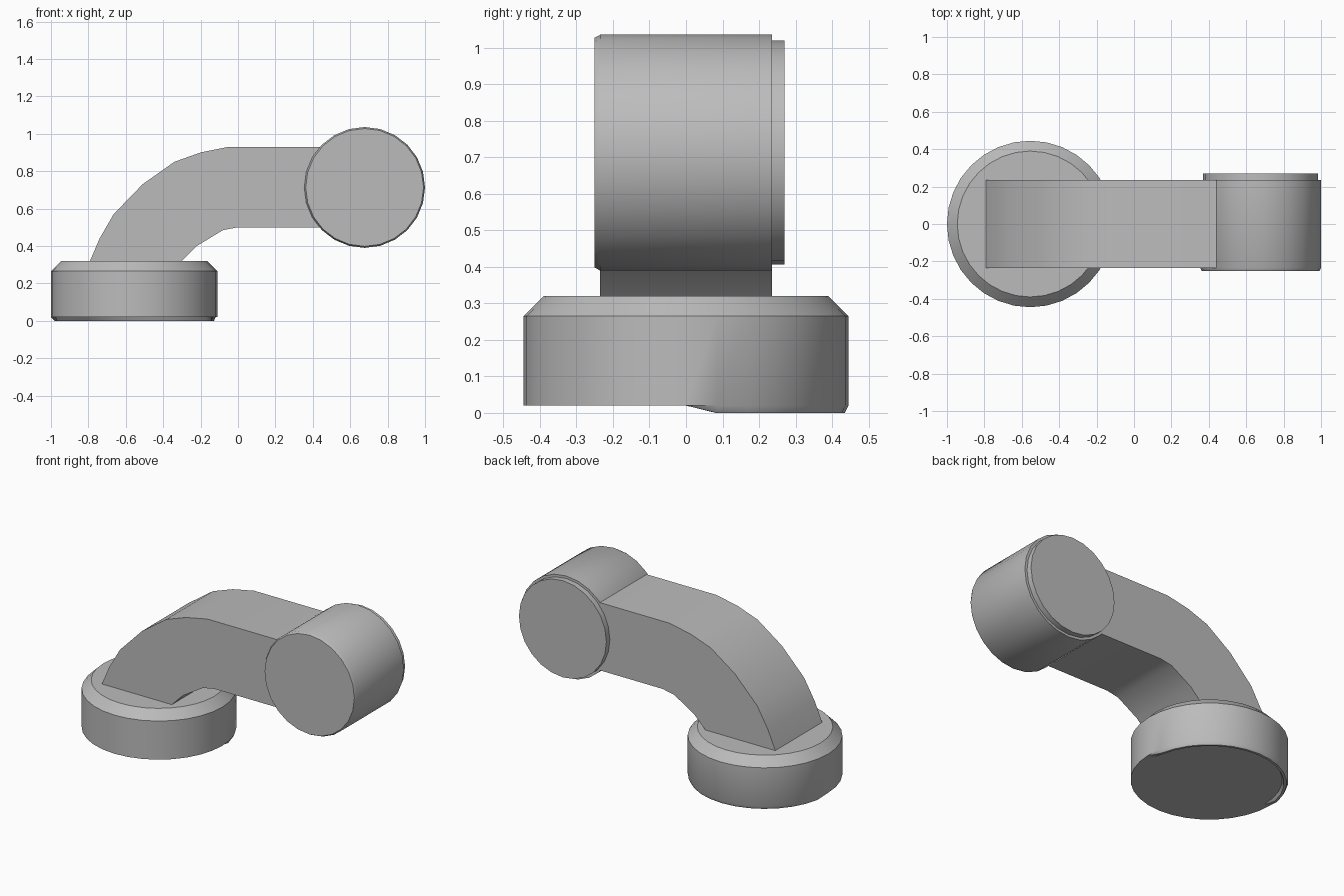
import bpy, bmesh, math
from mathutils import Matrix, Vector

cube = bpy.data.objects.get("Cube")
if cube:
    bpy.data.objects.remove(cube, do_unlink=True)

grey = bpy.data.materials.new("plain_grey")
grey.use_nodes = True
colour = (0.5, 0.5, 0.5, 1)
grey.diffuse_color = colour
grey.node_tree.nodes["Principled BSDF"].inputs["Base Color"].default_value = colour


def finish(name, bm, angle=30):
    bmesh.ops.recalc_face_normals(bm, faces=bm.faces)
    mesh = bpy.data.meshes.new(name)
    bm.to_mesh(mesh)
    bm.free()
    mesh.materials.append(grey)
    obj = bpy.data.objects.new(name, mesh)
    bpy.context.collection.objects.link(obj)
    bpy.ops.object.select_all(action="DESELECT")
    obj.select_set(True)
    bpy.context.view_layer.objects.active = obj
    bpy.ops.object.shade_smooth_by_angle(angle=math.radians(angle))
    return obj


def lathe(profile, sides):
    """Closed solid of revolution about z from (radius, height) pairs."""
    bm = bmesh.new()
    rings = []
    for r, z in profile:
        rings.append([bm.verts.new((r * math.cos(a), r * math.sin(a), z))
                      for a in (math.tau * i / sides for i in range(sides))])
    for low, high in zip(rings, rings[1:]):
        for i in range(sides):
            j = (i + 1) % sides
            bm.faces.new((low[i], low[j], high[j], high[i]))
    bm.faces.new(rings[0])
    bm.faces.new(rings[-1])
    return bm


# Round foot: recessed underside, thin lip, chamfered top
foot = lathe([(0.41, 0.02), (0.42, 0), (0.435, 0), (0.445, 0.02),
              (0.445, 0.265), (0.39, 0.32)], 32)
for v in foot.verts:
    # The lip only runs round the rear half
    if v.co.z < 0.02 and v.co.y < 0.05:
        v.co.z = 0.02
foot.transform(Matrix.Translation((-0.555, 0, 0)))
finish("round_foot", foot)

# Curved arm: side profile extruded across the width
outer = [(-0.80, 0.30), (-0.74, 0.44), (-0.665, 0.57), (-0.51, 0.73),
         (-0.34, 0.85), (-0.20, 0.90), (-0.05, 0.93), (0.67, 0.93)]
inner = [(0.67, 0.50), (0.0, 0.50), (-0.08, 0.485), (-0.22, 0.40), (-0.32, 0.30)]
arm = bmesh.new()
side = arm.faces.new([arm.verts.new((x, -0.235, z)) for x, z in outer + inner])
grown = bmesh.ops.extrude_face_region(arm, geom=[side])["geom"]
bmesh.ops.translate(arm, vec=Vector((0, 0.47, 0)),
                    verts=[g for g in grown if isinstance(g, bmesh.types.BMVert)])
finish("curved_arm", arm)

# Drum head lying front to back, with a stepped rear cap
lay = Matrix.Translation((0.677, 0, 0.713)) @ Matrix.Rotation(-math.pi / 2, 4, "X")
for name, profile in (
        ("drum_head", [(0.315, -0.25), (0.323, -0.235), (0.323, 0.235)]),
        ("rear_cap", [(0.307, 0.2), (0.307, 0.27)])):
    bm = lathe(profile, 24)
    bm.transform(lay)
    finish(name, bm)
